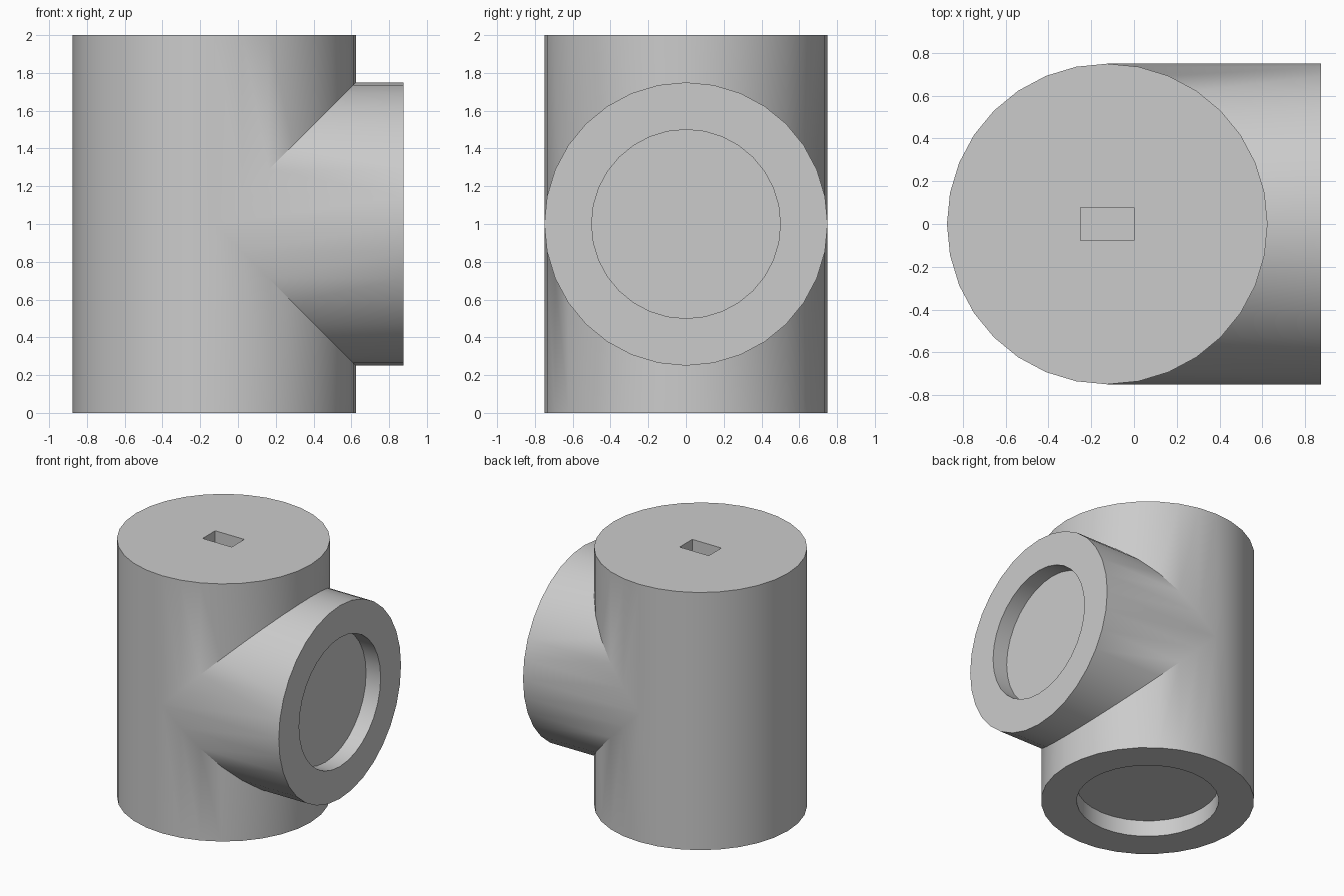
import bpy
import math

if "Cube" in bpy.data.objects:
    bpy.data.objects.remove(bpy.data.objects["Cube"], do_unlink=True)

RADIUS, BORE, DEPTH, SIDES = 0.75, 0.5, 0.125, 32
AXIS_X = -0.125   # centre line of the upright body
END_X = 0.875     # open end of the side branch

grey = bpy.data.materials.new("plain grey")
grey.use_nodes = True
colour = (0.6, 0.6, 0.6, 1)
grey.diffuse_color = colour
grey.node_tree.nodes["Principled BSDF"].inputs["Base Color"].default_value = colour


def cylinder(name, radius, length, centre, sideways=False):
    turn = (0, math.pi / 2, 0) if sideways else (0, 0, 0)
    bpy.ops.mesh.primitive_cylinder_add(vertices=SIDES, radius=radius, depth=length,
                                        location=centre, rotation=turn)
    ob = bpy.context.object
    ob.name = name
    ob.data.materials.append(grey)
    bpy.ops.object.transform_apply(location=False, rotation=True, scale=True)
    return ob


def combine(target, tool, operation):
    mod = target.modifiers.new(tool.name, 'BOOLEAN')
    mod.operation, mod.object, mod.solver = operation, tool, 'EXACT'
    bpy.context.view_layer.objects.active = target
    bpy.ops.object.modifier_apply(modifier=mod.name)
    bpy.data.objects.remove(tool, do_unlink=True)


# Upright body with an equal-width branch
body = cylinder("tee_body", RADIUS, 2, (AXIS_X, 0, 1))
branch = cylinder("branch", RADIUS, END_X - AXIS_X,
                  ((END_X + AXIS_X) / 2, 0, 1), sideways=True)
combine(body, branch, 'UNION')

# Round sockets in the bottom and in the branch end
combine(body, cylinder("bottom_socket", BORE, 2 * DEPTH, (AXIS_X, 0, 0)), 'DIFFERENCE')
combine(body, cylinder("branch_socket", BORE, 2 * DEPTH, (END_X, 0, 1), True), 'DIFFERENCE')

# Rectangular slot in the top
bpy.ops.mesh.primitive_cube_add(size=1, location=(AXIS_X, 0, 2))
slot = bpy.context.object
slot.name = "top_slot"
slot.scale = (0.25, 0.155, 2 * DEPTH)
bpy.ops.object.transform_apply(location=False, rotation=False, scale=True)
slot.data.materials.append(grey)
combine(body, slot, 'DIFFERENCE')

# Smooth walls with crisp rims
bpy.ops.object.select_all(action='DESELECT')
body.select_set(True)
bpy.context.view_layer.objects.active = body
bpy.ops.object.shade_smooth_by_angle(angle=math.radians(30))
